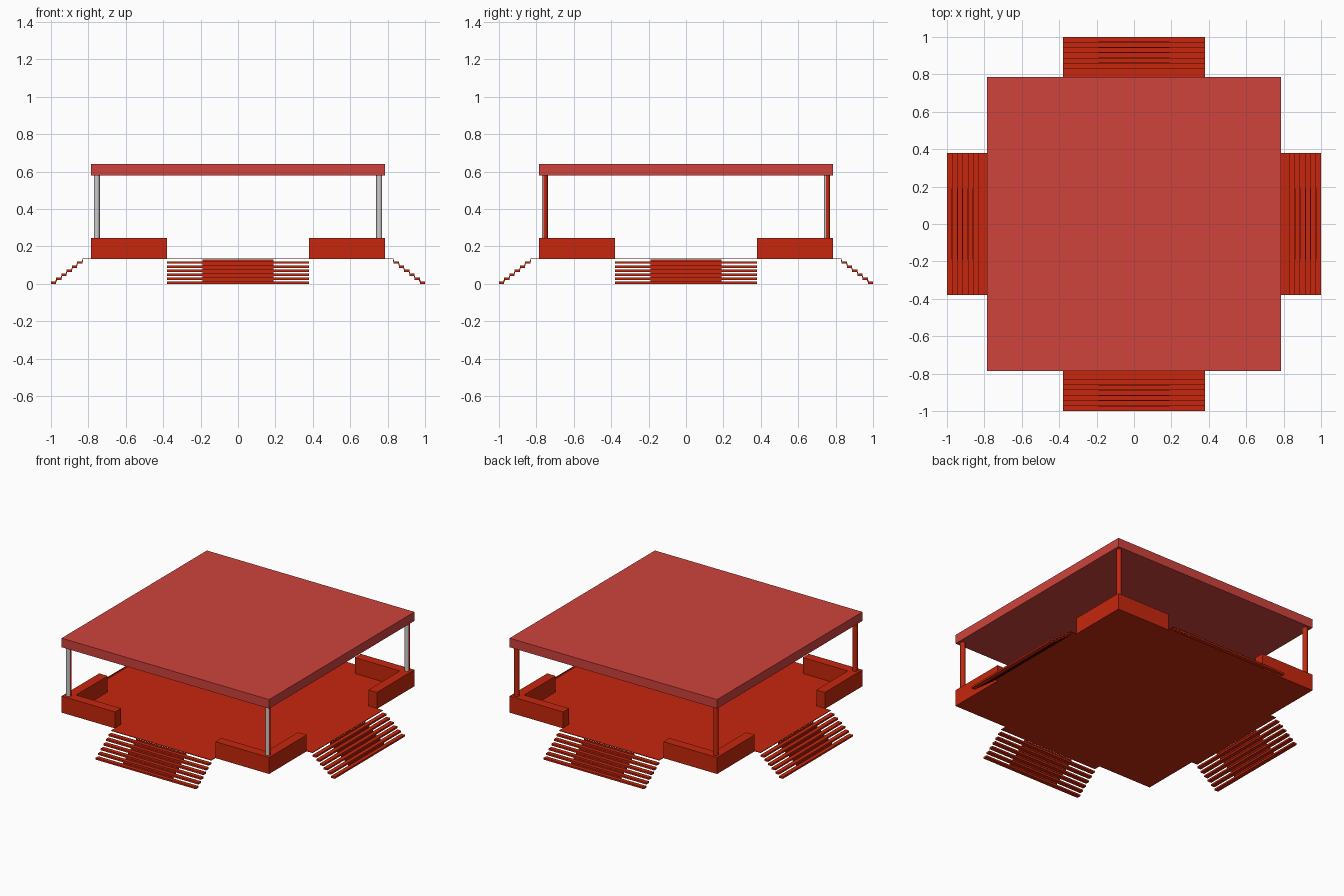
import bpy, bmesh, math
from mathutils import Matrix, Vector

if "Cube" in bpy.data.objects:
    bpy.data.objects.remove(bpy.data.objects["Cube"])


def material(name, rgb):
    m = bpy.data.materials.new(name)
    m.diffuse_color = (*rgb, 1)
    m.use_nodes = True
    m.node_tree.nodes["Principled BSDF"].inputs["Base Color"].default_value = m.diffuse_color
    return m


RED = material("brick_red", (0.57, 0.02, 0.004))
ROOF_RED = material("roof_red", (0.62, 0.055, 0.045))
GREY = material("post_grey", (0.6, 0.6, 0.6))

HALF = 0.787      # half width of the building
OPEN = 0.38       # half width of each entrance
FLOOR = 0.136     # floor height
WALL_TOP = 0.245
THICK = 0.065     # parapet thickness
ROOF_Z = 0.58


def add_box(bm, lo, hi):
    lo, hi = Vector(lo), Vector(hi)
    mat = Matrix.Translation((lo + hi) / 2) @ Matrix.Diagonal((*(hi - lo), 1))
    bmesh.ops.create_cube(bm, size=1, matrix=mat)


def extrude_outline(bm, points, z0, z1):
    face = bm.faces.new([bm.verts.new((x, y, z0)) for x, y in points])
    ext = bmesh.ops.extrude_face_region(bm, geom=[face])
    verts = [g for g in ext["geom"] if isinstance(g, bmesh.types.BMVert)]
    bmesh.ops.translate(bm, verts=verts, vec=(0, 0, z1 - z0))


def finish(bm, name, *mats, angle=0):
    bmesh.ops.recalc_face_normals(bm, faces=bm.faces)
    me = bpy.data.meshes.new(name)
    bm.to_mesh(me)
    bm.free()
    ob = bpy.data.objects.new(name, me)
    bpy.context.collection.objects.link(ob)
    for m in mats:
        me.materials.append(m)
    ob.rotation_euler.z = angle
    return ob


# roof slab
bm = bmesh.new()
add_box(bm, (-HALF, -HALF, ROOF_Z), (HALF, HALF, 0.642))
finish(bm, "roof", ROOF_RED)

# thin floor with a landing on each side
LAND = 0.832
quarter = [(-HALF, -HALF), (-OPEN, -HALF), (-OPEN, -LAND), (OPEN, -LAND), (OPEN, -HALF)]
outline = []
for i in range(4):
    rot = Matrix.Rotation(i * math.pi / 2, 2)
    outline += [tuple(rot @ Vector(p)) for p in quarter]
bm = bmesh.new()
extrude_outline(bm, outline, FLOOR - 0.004, FLOOR)
finish(bm, "floor", RED)

inner = HALF - THICK
corner_wall = [(HALF, -HALF), (HALF, -OPEN), (inner, -OPEN),
               (inner, -inner), (OPEN, -inner), (OPEN, -HALF)]
corners = ["front_right", "back_right", "back_left", "front_left"]
sides = ["front", "right", "back", "left"]

for i in range(4):
    turn = i * math.pi / 2

    # L-shaped parapet at the corner
    bm = bmesh.new()
    extrude_outline(bm, corner_wall, FLOOR, WALL_TOP)
    finish(bm, corners[i] + "_parapet", RED, angle=turn)

    # open stair: wide treads, risers only in the middle
    steps, rise = 6, 0.0215
    run = (1.0 - LAND) / steps
    bm = bmesh.new()
    for k in range(steps):
        top = 0.012 + k * rise
        y = -1.0 + k * run
        add_box(bm, (-OPEN, y, top - 0.012), (OPEN, y + run, top))
        nxt = min(top + rise - 0.012, FLOOR - 0.004)
        if nxt > top:
            add_box(bm, (-OPEN / 2, y + run - 0.003, top), (OPEN / 2, y + run + 0.003, nxt))
    finish(bm, sides[i] + "_stairs", RED, angle=turn)

    # round post on the corner, front side grey
    p = Matrix.Rotation(turn, 2) @ Vector((0.755, -0.755))
    bm = bmesh.new()
    bmesh.ops.create_cone(bm, cap_ends=True, segments=16, radius1=0.016, radius2=0.016,
                          depth=ROOF_Z - WALL_TOP,
                          matrix=Matrix.Translation((p.x, p.y, (ROOF_Z + WALL_TOP) / 2)))
    bm.normal_update()
    for f in bm.faces:
        f.material_index = 1 if f.normal.y < -0.3 else 0
    post = finish(bm, corners[i] + "_post", RED, GREY)
    bpy.ops.object.select_all(action='DESELECT')
    post.select_set(True)
    bpy.context.view_layer.objects.active = post
    bpy.ops.object.shade_smooth_by_angle()
